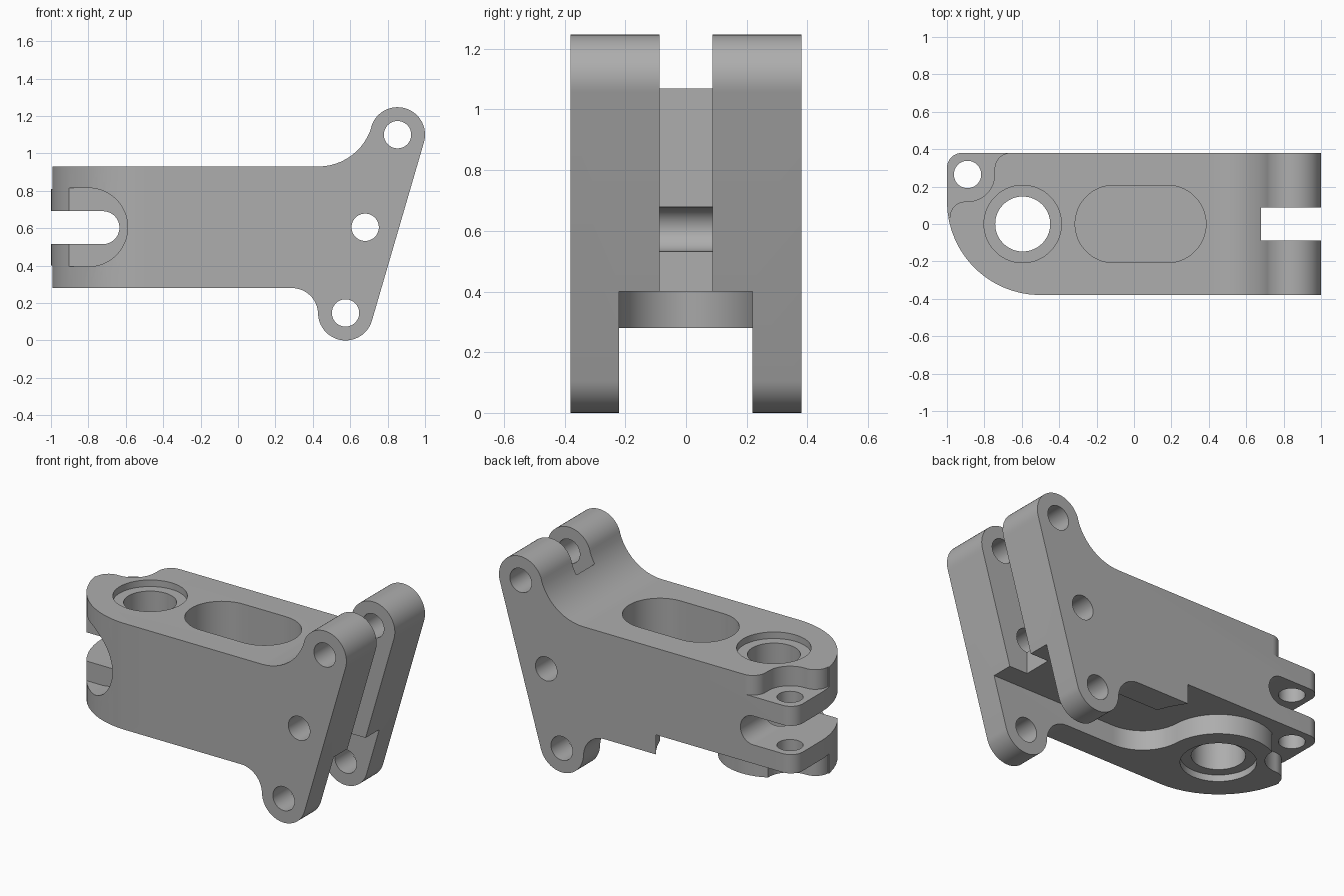
import bpy, bmesh, math

cube = bpy.data.objects.get("Cube")
if cube:
    bpy.data.objects.remove(cube, do_unlink=True)

steel = bpy.data.materials.new("plain_grey")
steel.use_nodes = True
GREY = (0.42, 0.42, 0.42, 1)
steel.diffuse_color = GREY
steel.node_tree.nodes["Principled BSDF"].inputs["Base Color"].default_value = GREY


def arc(cx, cy, r, a0, a1):
    """Points along an arc, angles in degrees."""
    n = max(2, round(abs(a1 - a0) / 6))
    angles = [math.radians(a0 + (a1 - a0) * i / n) for i in range(n + 1)]
    return [(cx + r * math.cos(a), cy + r * math.sin(a)) for a in angles]


def circle(cx, cy, r):
    return arc(cx, cy, r, 0, 360)[:-1]


def prism(name, outline, axis, lo, hi):
    """Extrude an outline along z (outline in x, y) or along y (outline in x, z)."""
    bm = bmesh.new()
    place = (lambda u, v, w: (u, v, w)) if axis == "z" else (lambda u, v, w: (u, w, v))
    face = bm.faces.new([bm.verts.new(place(u, v, lo)) for u, v in outline])
    result = bmesh.ops.extrude_face_region(bm, geom=[face])
    moved = [g for g in result["geom"] if isinstance(g, bmesh.types.BMVert)]
    bmesh.ops.translate(bm, verts=moved, vec=place(0, 0, hi - lo))
    bmesh.ops.recalc_face_normals(bm, faces=bm.faces)
    mesh = bpy.data.meshes.new(name)
    bm.to_mesh(mesh)
    bm.free()
    mesh.materials.append(steel)
    obj = bpy.data.objects.new(name, mesh)
    bpy.context.collection.objects.link(obj)
    return obj


def combine(body, tool, operation="DIFFERENCE"):
    """Apply one boolean and discard the tool."""
    mod = body.modifiers.new("cut", "BOOLEAN")
    mod.operation = operation
    mod.solver = "EXACT"
    mod.object = tool
    tool.hide_render = True
    bpy.context.view_layer.objects.active = body
    bpy.ops.object.modifier_apply(modifier=mod.name)
    bpy.data.objects.remove(tool, do_unlink=True)


HALF = 0.38                 # half width of the body
EAR = 0.147                 # radius of the rounded ears
BOSS = (-0.595, 0)          # centre of the vertical bore
LUG = (-0.89, 0.265)        # centre of the small corner lug

# Side profile: flat block with an upper and a lower ear
tilt = math.degrees(math.atan2(-0.28, 0.96))
side = [(-1.1, 0.28)]
side += arc(0.288, 0.14, 0.14, 90, 0)
side += arc(0.575, EAR, EAR, 180, 360 + tilt)
side += arc(0.853, 1.1, EAR, tilt, 163.5)
side += arc(0.43, 1.226, 0.296, -16.5, -90)
side += [(-1.1, 0.93)]
body = prism("bracket_body", side, "y", -HALF, HALF)

# Plan outline: one large rounded corner, one small one
plan = [(1.1, -0.5), (1.1, 0.5), (0.2, 0.5), (0.2, HALF)]
plan = [(1.1, -HALF), (1.1, HALF)]
plan += arc(-0.92, HALF - 0.08, 0.08, 90, 180)
plan += arc(-0.5, 0.12, 0.5, 180, 270)
combine(body, prism("plan_outline", plan, "z", -0.2, 1.5), "INTERSECT")

# Corner lug steps, above and below
step = arc(-0.9, 0.035, 0.085, 180, 90)
step += arc(*LUG, 0.145, -90, 0)
step += arc(-0.66, 0.295, 0.085, 180, 90)
step += [(-0.66, 0.6), (-1.2, 0.6), (-1.2, 0.035)]
for lo, hi in ((-0.1, 0.4), (0.81, 1.5)):
    combine(body, prism("lug_step", step, "z", lo, hi))

# Underside channel, sweeping around the bore boss and out of the back
channel = [(1.2, -0.22)]
channel += arc(-0.036, 0.03, 0.25, -90, -177)
channel += arc(*BOSS, 0.31, 3, 135)
channel += [(-0.814, 0.6), (-0.2, 0.6)]
channel += arc(*BOSS, 0.655, 50, 19.6)
channel += [(1.2, 0.22)]
combine(body, prism("underside_channel", channel, "z", -0.1, 0.4))

# Slot between the ears
gap = [(0.68, -0.088), (1.2, -0.088), (1.2, 0.088), (0.68, 0.088)]
combine(body, prism("ear_slot", gap, "z", 0.4, 1.5))

# Front recess, then the slot through the lug end
recess = [(-1.2, 0.395)] + arc(-0.8, 0.605, 0.21, -90, 90) + [(-1.2, 0.815)]
combine(body, prism("front_recess", recess, "y", -0.6, -0.175))
fork = [(-1.2, 0.515)] + arc(-0.722, 0.603, 0.088, -90, 90) + [(-1.2, 0.691)]
combine(body, prism("fork_slot", fork, "y", -0.6, 0.6))

# Long pocket in the top
pocket = arc(0.178, 0, 0.207, -90, 90) + arc(-0.108, 0, 0.207, 90, 270)
combine(body, prism("top_pocket", pocket, "z", 0.5, 1.5))

# Bore with shallow counterbores, and the lug hole
for centre, r, lo, hi in ((BOSS, 0.207, 0.89, 1.5), (BOSS, 0.207, -0.1, 0.32),
                          (BOSS, 0.147, -0.2, 1.6), (LUG, 0.073, -0.2, 1.6)):
    combine(body, prism("bore", circle(*centre, r), "z", lo, hi))

# Cross holes
for x, z in ((0.853, 1.1), (0.68, 0.605), (0.575, EAR)):
    combine(body, prism("cross_hole", circle(x, z, 0.073), "y", -0.6, 0.6))

bpy.ops.object.select_all(action="DESELECT")
body.select_set(True)
bpy.context.view_layer.objects.active = body
bpy.ops.object.shade_smooth_by_angle(angle=math.radians(30))
